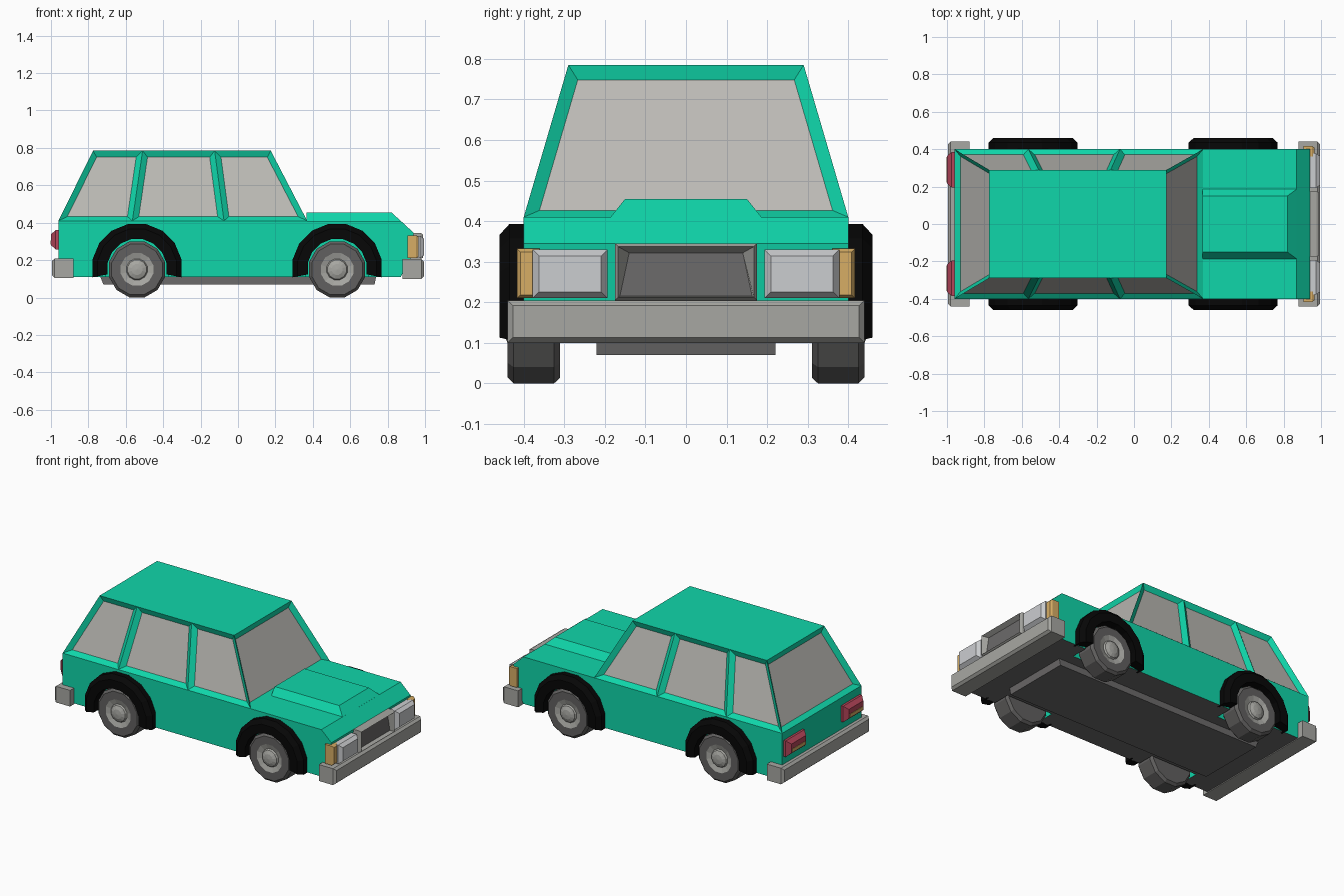
import bpy, bmesh
from math import sin, cos, radians

if "Cube" in bpy.data.objects:
    bpy.data.objects.remove(bpy.data.objects["Cube"])


def material(name, r, g, b):
    m = bpy.data.materials.new(name)
    m.use_nodes = True
    m.diffuse_color = (r, g, b, 1)
    m.node_tree.nodes["Principled BSDF"].inputs["Base Color"].default_value = (r, g, b, 1)
    return m


TEAL = material("teal paint", 0.005, 0.67, 0.40)
GLASS = material("grey glass", 0.50, 0.49, 0.46)
BLACK = material("black plastic", 0.002, 0.002, 0.002)
RUBBER = material("tyre grey", 0.12, 0.117, 0.115)
DARK = material("underbody grey", 0.15, 0.145, 0.145)
STEEL = material("bumper grey", 0.39, 0.39, 0.365)
LAMP = material("lamp silver", 0.60, 0.61, 0.63)
RED = material("tail red", 0.46, 0.06, 0.10)
AMBER = material("amber", 0.68, 0.42, 0.13)


def finish(name, bm, *mats):
    mesh = bpy.data.meshes.new(name)
    bm.to_mesh(mesh)
    bm.free()
    for m in mats:
        mesh.materials.append(m)
    ob = bpy.data.objects.new(name, mesh)
    bpy.context.collection.objects.link(ob)
    return ob


def loft(rings):
    """Closed solid through equal-length rings of points."""
    bm = bmesh.new()
    vs = [[bm.verts.new(p) for p in ring] for ring in rings]
    n = len(vs[0])
    for a, b in zip(vs, vs[1:]):
        for i in range(n):
            j = (i + 1) % n
            bm.faces.new((a[i], a[j], b[j], b[i]))
    bm.faces.new(vs[0])
    bm.faces.new(vs[-1])
    bmesh.ops.recalc_face_normals(bm, faces=bm.faces)
    return bm


def rect(x0, x1, y, z):
    return [(x0, -y, z), (x1, -y, z), (x1, y, z), (x0, y, z)]


def block(x_back, x_face, y0, y1, z0, z1, bevel, depth):
    """Box along x whose face end is chamfered by bevel over depth."""
    def ring(x, b):
        return [(x, y0 + b, z0 + b), (x, y1 - b, z0 + b),
                (x, y1 - b, z1 - b), (x, y0 + b, z1 - b)]
    step = depth if x_face > x_back else -depth
    return loft([ring(x_back, 0), ring(x_face - step, 0), ring(x_face, bevel)])


def lathe(profile, x, z, side, start, sweep, n, closed=False):
    """Turn (radius, y) points about an axle along y."""
    rings = []
    for i in range(n + 1):
        a = radians(start + sweep * i / n)
        rings.append([(x + r * cos(a), side * y, z + r * sin(a)) for r, y in profile])
    bm = bmesh.new()
    vs = [[bm.verts.new(p) for p in ring] for ring in rings]
    m = len(profile)
    for a, b in zip(vs, vs[1:]):
        for i in range(m if closed else m - 1):
            j = (i + 1) % m
            bm.faces.new((a[i], a[j], b[j], b[i]))
    if closed:
        bm.faces.new(vs[0])
        bm.faces.new(vs[-1])
    bmesh.ops.remove_doubles(bm, verts=bm.verts, dist=0.0002)
    bmesh.ops.recalc_face_normals(bm, faces=bm.faces)
    return bm


AXLES = {"rear": -0.54, "front": 0.53}
SIDES = {"right": -1, "left": 1}
HUB_Z = 0.15

# Lower body with dark underside
outline = [(-0.96, 0.41), (0.87, 0.41), (0.94, 0.345), (0.92, 0.2), (0.87, 0.11), (-0.96, 0.11)]
bm = loft([[(x, y, z) for x, z in outline] for y in (-0.4, 0.4)])
for f in bm.faces:
    f.material_index = int(f.normal.z < -0.9)
body = finish("lower_body", bm, TEAL, DARK)

# Wheel wells cut into the body
for x in AXLES.values():
    for s in SIDES.values():
        well = [(0, 0.29), (0.17, 0.29), (0.17, 0.5), (0, 0.5)]
        cutter = finish("well_cutter", lathe(well, x, HUB_Z, s, 11.25, 360, 16), TEAL)
        cutter.hide_render = True
        mod = body.modifiers.new("well", "BOOLEAN")
        mod.operation = "DIFFERENCE"
        mod.solver = "EXACT"
        mod.object = cutter
        bpy.context.view_layer.objects.active = body
        bpy.ops.object.modifier_apply(modifier=mod.name)
        bpy.data.objects.remove(cutter)

# Bonnet bulge and underbody pan
finish("bonnet_bulge", loft([rect(0.365, 0.875, 0.19, 0.405),
                             rect(0.365, 0.82, 0.15, 0.455)]), TEAL)
finish("underbody_pan", loft([rect(-0.72, 0.73, 0.22, 0.07),
                              rect(-0.74, 0.74, 0.22, 0.12)]), DARK)

# Cabin: three side windows each side, windscreen and rear window sunk in
low_x, high_x = (-0.96, -0.565, -0.075, 0.37), (-0.775, -0.51, -0.125, 0.175)
bm = bmesh.new()
low = {s: [bm.verts.new((x, 0.4 * s, 0.41)) for x in low_x] for s in (-1, 1)}
high = {s: [bm.verts.new((x, 0.29 * s, 0.785)) for x in high_x] for s in (-1, 1)}
panes = []
for s in (-1, 1):
    for i in range(3):
        panes.append(bm.faces.new((low[s][i], low[s][i + 1], high[s][i + 1], high[s][i])))
for i in (0, 3):
    panes.append(bm.faces.new((low[-1][i], low[1][i], high[1][i], high[-1][i])))
bm.faces.new(high[-1] + high[1][::-1])
bm.faces.new(low[-1] + low[1][::-1])
bmesh.ops.recalc_face_normals(bm, faces=bm.faces)
bmesh.ops.inset_individual(bm, faces=panes, thickness=0.03, depth=-0.022, use_even_offset=True)
for f in panes:
    f.material_index = 1
finish("cabin", bm, TEAL, GLASS)

# Wheels and flared arches
for end, x in AXLES.items():
    for side, s in SIDES.items():
        tag = f"{end}_{side}"
        tyre = [(0, 0.31), (0.14, 0.31), (0.155, 0.325), (0.155, 0.425), (0.14, 0.44), (0.09, 0.44)]
        finish(f"tyre_{tag}", lathe(tyre, x, HUB_Z, s, 15, 360, 12), RUBBER)
        hub = [(0.09, 0.44), (0.058, 0.43), (0.052, 0.44), (0.03, 0.449), (0, 0.452)]
        finish(f"hubcap_{tag}", lathe(hub, x, HUB_Z, s, 15, 360, 12), STEEL)
        flare = [(0.16, 0.38), (0.243, 0.38), (0.243, 0.435), (0.215, 0.46), (0.16, 0.46)]
        finish(f"arch_{tag}", lathe(flare, x, HUB_Z + 0.005, s, -11.25, 202.5, 9, True), BLACK)

# Bumpers
finish("front_bumper", block(0.88, 0.995, -0.44, 0.44, 0.1, 0.205, 0.013, 0.015), STEEL)
finish("rear_bumper", block(-0.88, -0.995, -0.44, 0.44, 0.105, 0.208, 0.013, 0.015), STEEL)

# Grille with sunken dark centre, wider at the bottom
bm = block(0.91, 0.99, -0.175, 0.175, 0.205, 0.345, 0.008, 0.015)
face = max(bm.faces, key=lambda f: f.calc_center_median().x)
bmesh.ops.inset_individual(bm, faces=[face], thickness=0.02, depth=-0.03)
for v in face.verts:
    low_edge = v.co.z < 0.27
    v.co.y = (0.163 if low_edge else 0.14) * (1 if v.co.y > 0 else -1)
    v.co.z = 0.215 if low_edge else 0.322
face.material_index = 1
finish("grille", bm, STEEL, DARK)

# Lamps
for side, s in SIDES.items():
    def lamp(name, mat, xb, xf, ya, yb, z0, z1, bevel, depth):
        y0, y1 = sorted((ya * s, yb * s))
        finish(f"{name}_{side}", block(xb, xf, y0, y1, z0, z1, bevel, depth), mat)
    lamp("headlamp", LAMP, 0.91, 0.995, 0.193, 0.378, 0.21, 0.33, 0.016, 0.022)
    lamp("indicator", AMBER, 0.905, 0.965, 0.36, 0.416, 0.21, 0.332, 0.008, 0.012)
    lamp("tail_lamp", RED, -0.94, -1.0, 0.195, 0.385, 0.258, 0.36, 0.022, 0.025)
    lamp("tail_indicator", AMBER, -0.992, -1.002, 0.222, 0.358, 0.282, 0.305, 0.001, 0.002)
